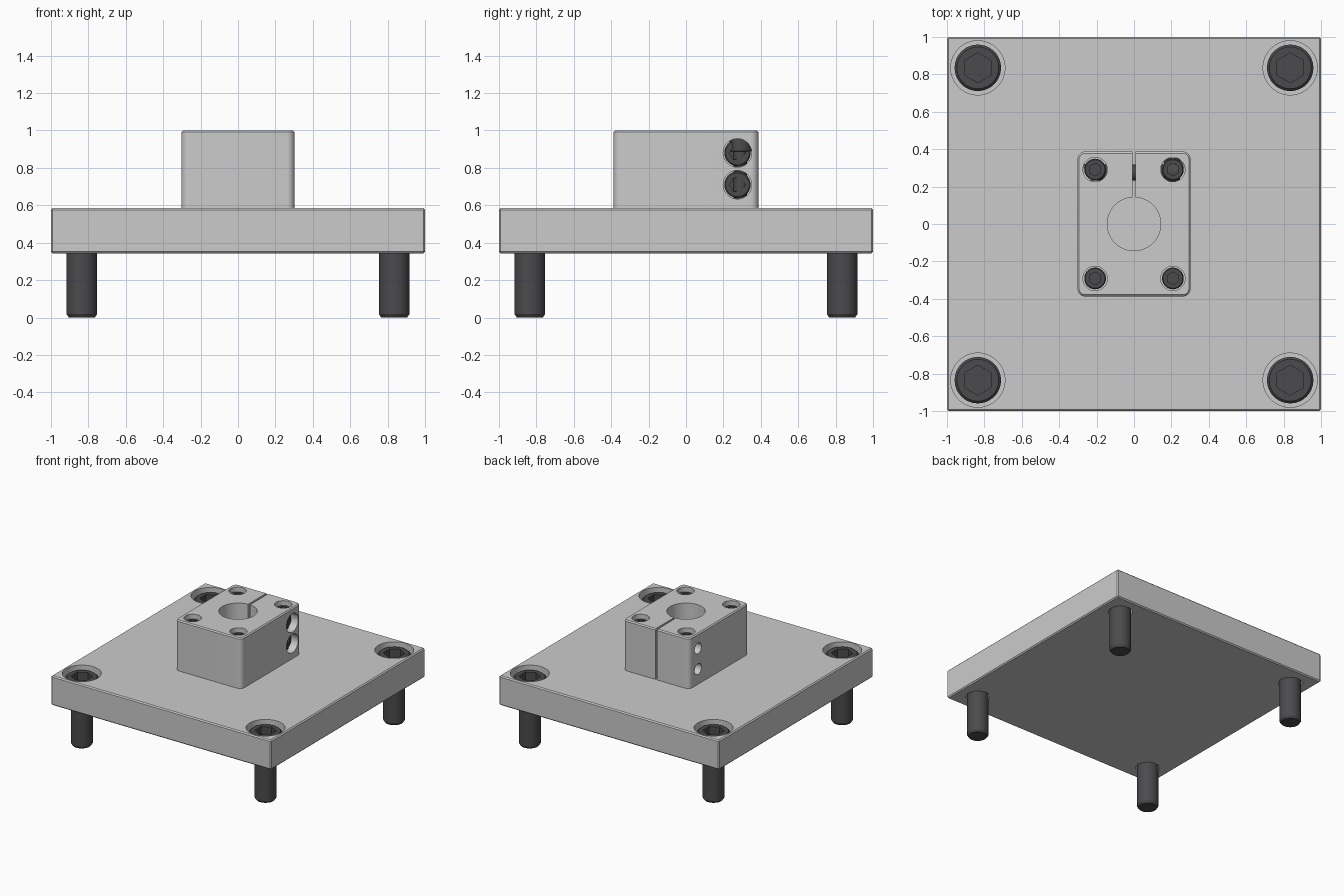
import bpy, bmesh, math
from mathutils import Vector

if "Cube" in bpy.data.objects:
    bpy.data.objects.remove(bpy.data.objects["Cube"])

dark = bpy.data.materials.new("dark_steel")
dark.diffuse_color = (0.07, 0.07, 0.075, 1)
dark.use_nodes = True
dark.node_tree.nodes["Principled BSDF"].inputs["Base Color"].default_value = dark.diffuse_color


def make(name, bm):
    bmesh.ops.recalc_face_normals(bm, faces=bm.faces)
    me = bpy.data.meshes.new(name)
    bm.to_mesh(me)
    bm.free()
    ob = bpy.data.objects.new(name, me)
    bpy.context.collection.objects.link(ob)
    return ob


def lathe(name, profile, n=48):
    """Closed solid of revolution from (radius, z) points, bottom to top."""
    bm = bmesh.new()
    rings = []
    for r, z in profile:
        rings.append([bm.verts.new((r * math.cos(a), r * math.sin(a), z)) for a in
                      (math.pi / 2 + 2 * math.pi * i / n for i in range(n))])
    for lo, hi in zip(rings, rings[1:]):
        for i in range(n):
            j = (i + 1) % n
            bm.faces.new((lo[i], lo[j], hi[j], hi[i]))
    bm.faces.new(rings[0][::-1])
    bm.faces.new(rings[-1])
    return make(name, bm)


def box_bm(lo, hi):
    bm = bmesh.new()
    bmesh.ops.create_cube(bm, size=1)
    lo, hi = Vector(lo), Vector(hi)
    for v in bm.verts:
        v.co = (lo + hi) / 2 + v.co * (hi - lo)
    return bm


def cut(ob, cutter):
    bpy.context.view_layer.update()
    mod = ob.modifiers.new("cut", 'BOOLEAN')
    mod.operation = 'DIFFERENCE'
    mod.solver = 'EXACT'
    mod.object = cutter
    cutter.hide_render = True
    bpy.context.view_layer.objects.active = ob
    bpy.ops.object.modifier_apply(modifier=mod.name)
    bpy.data.objects.remove(cutter)


def cut_round(ob, profile, loc, rot_y=0):
    c = lathe("cutter", profile)
    c.location = loc
    c.rotation_euler.y = rot_y
    cut(ob, c)


def smooth(ob):
    bpy.ops.object.select_all(action='DESELECT')
    ob.select_set(True)
    bpy.context.view_layer.objects.active = ob
    bpy.ops.object.shade_smooth_by_angle(angle=math.radians(30))


def screws(name, r, head_r, head_h, length, socket_r, places, rot_y=0):
    """Socket head screws; the origin is the centre of the head's top."""
    c = r * 0.15
    ob = lathe(name, [(r - c, -length), (r, -length + 1.5 * c), (r, -head_h), (head_r - c / 2, -head_h),
                      (head_r, -head_h + c / 2), (head_r, -c), (head_r - c, 0)])
    cut(ob, lathe("cutter", [(socket_r, -head_h * 0.55), (socket_r, 0.1)], 6))
    ob.data.materials.clear()
    ob.data.materials.append(dark)
    smooth(ob)
    for i, p in enumerate(places):
        o = ob if i == 0 else ob.copy()
        if i:
            o.name = f"{name}_{i + 1}"
            bpy.context.collection.objects.link(o)
        o.location = p
        o.rotation_euler.y = rot_y


SIGNS = [(x, y) for x in (-1, 1) for y in (-1, 1)]
TOP = 0.585

# base plate with counterbored corner holes
bm = box_bm((-1, -1, 0.343), (1, 1, TOP))
bmesh.ops.bevel(bm, geom=bm.edges[:], offset=0.009, segments=1, affect='EDGES')
plate = make("base_plate", bm)
for x, y in SIGNS:
    cut_round(plate, [(0.09, 0.2), (0.09, 0.395), (0.145, 0.395), (0.145, 0.7)],
              (x * 0.835, y * 0.835, 0))
smooth(plate)

# clamp block: rounded upright corners, chamfered top edge
bm = box_bm((-0.302, -0.387, TOP), (0.302, 0.387, 1))
up = [e for e in bm.edges if abs(e.verts[0].co.z - e.verts[1].co.z) > 0.1]
bmesh.ops.bevel(bm, geom=up, offset=0.04, segments=8, profile=0.5, affect='EDGES')
rim = [e for e in bm.edges if all(v.co.z > 0.99 for v in e.verts)]
bmesh.ops.bevel(bm, geom=rim, offset=0.009, segments=1, affect='EDGES')
block = make("clamp_block", bm)

# shaft bore and clamping slot
cut_round(block, [(0.143, 0.5), (0.143, 1.1)], (0, 0, 0))
cut(block, make("cutter", box_bm((-0.008, 0.1, 0.5), (0.008, 0.5, 1.1))))

# mounting screw holes in the block
small = [(x * 0.208, y * 0.291) for x, y in SIGNS]
for x, y in small:
    cut_round(block, [(0.038, 0.5), (0.038, 0.885), (0.065, 0.885), (0.065, 1.1)], (x, y, 0))

# clamp screw holes, entering from the right
clamp_z = (0.71, 0.88)
for z in clamp_z:
    cut_round(block, [(0.044, -0.4), (0.044, 0.16), (0.076, 0.16), (0.076, 0.4)],
              (0, 0.275, z), math.pi / 2)
smooth(block)

# screws
screws("corner_screw", 0.082, 0.124, 0.165, 0.56, 0.08,
       [(x * 0.835, y * 0.835, 0.56) for x, y in SIGNS])
screws("block_screw", 0.036, 0.058, 0.08, 0.5, 0.034, [(x, y, 0.967) for x, y in small])
screws("clamp_screw", 0.042, 0.07, 0.085, 0.44, 0.042,
       [(0.247, 0.275, z) for z in clamp_z], math.pi / 2)
